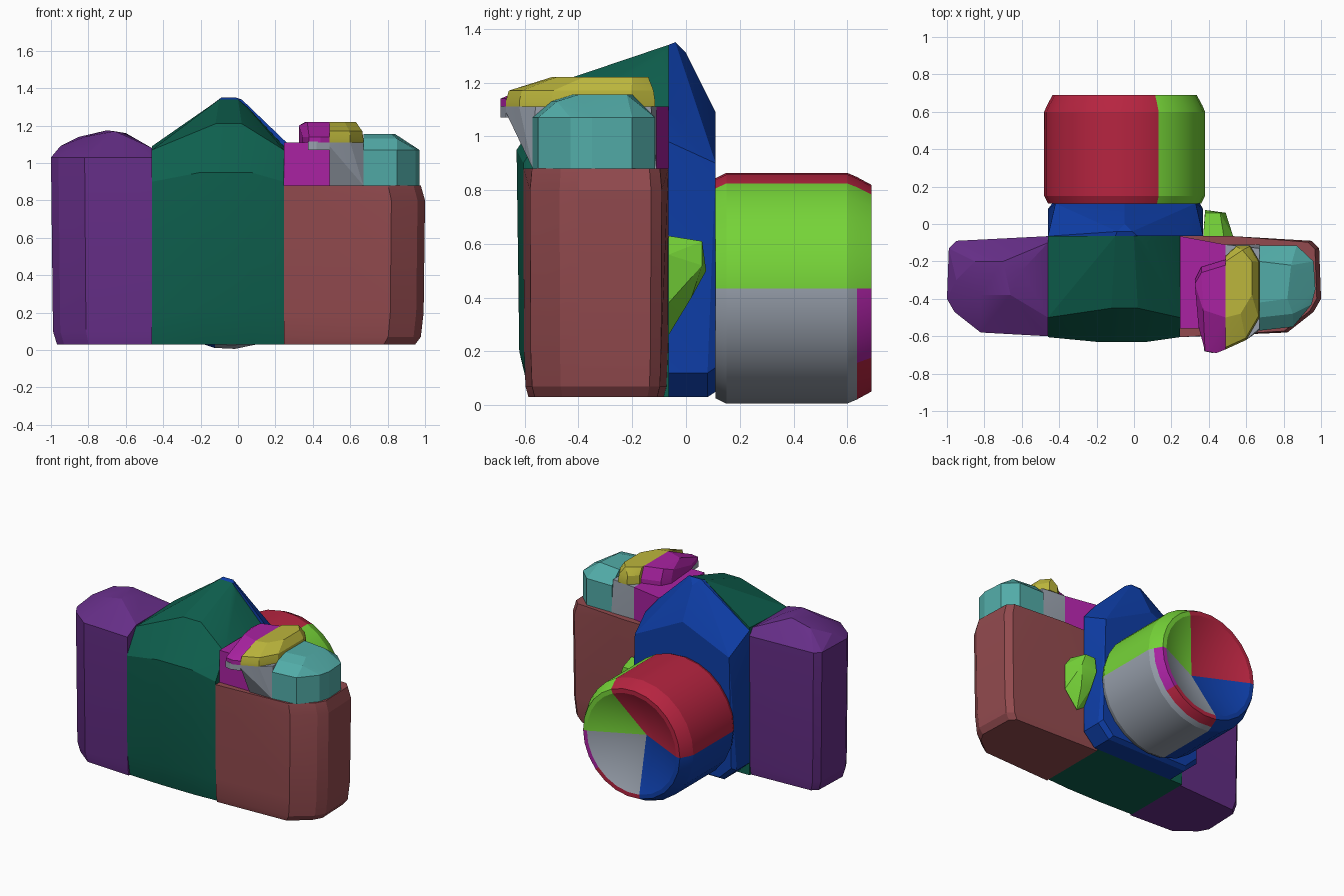
import bpy, bmesh, math

old = bpy.data.objects.get("Cube")
if old:
    bpy.data.objects.remove(old, do_unlink=True)


def material(name, rgb):
    lin = [((c / 255 + 0.055) / 1.055) ** 2.4 for c in rgb] + [1]
    m = bpy.data.materials.new(name)
    m.use_nodes = True
    m.diffuse_color = lin
    m.node_tree.nodes["Principled BSDF"].inputs["Base Color"].default_value = lin
    return m


red = material("crimson", (182, 36, 64))
lime = material("lime", (118, 212, 56))
blue = material("royal_blue", (14, 62, 168))
pine = material("pine_green", (14, 96, 78))
purple = material("purple", (102, 46, 136))
brown = material("rust_brown", (146, 74, 78))
teal = material("light_teal", (82, 172, 168))
yellow = material("mustard", (188, 182, 60))
magenta = material("magenta", (170, 34, 162))
grey = material("cool_grey", (152, 160, 172))


def finish(name, bm, mats):
    bmesh.ops.recalc_face_normals(bm, faces=bm.faces)
    mesh = bpy.data.meshes.new(name)
    bm.to_mesh(mesh)
    bm.free()
    for m in mats:
        mesh.materials.append(m)
    obj = bpy.data.objects.new(name, mesh)
    bpy.context.collection.objects.link(obj)
    bpy.ops.object.select_all(action='DESELECT')
    obj.select_set(True)
    bpy.context.view_layer.objects.active = obj
    bpy.ops.object.shade_smooth_by_angle(angle=math.radians(16))
    return obj


def hull(name, mat, points):
    """Faceted solid wrapped around the given points."""
    bm = bmesh.new()
    for p in points:
        bm.verts.new(p)
    bmesh.ops.convex_hull(bm, input=bm.verts[:])
    loose = [v for v in bm.verts if not v.link_faces]
    bmesh.ops.delete(bm, geom=loose, context='VERTS')
    bmesh.ops.dissolve_limit(bm, angle_limit=0.02, verts=bm.verts[:], edges=bm.edges[:])
    return finish(name, bm, [mat])


def layers(outline, pivot, levels):
    """Stack a plan outline at heights, scaled about a pivot."""
    return [(pivot[0] + (x - pivot[0]) * s, pivot[1] + (y - pivot[1]) * s, z)
            for z, s in levels for x, y in outline]


# Plan of the rounded body end, shared by both sides
end = [(.82, -.58), (.96, -.47), (1, -.4), (.99, -.13), (.95, -.09)]

# Purple body end with domed top
plan = [(-x, y) for x, y in end] + [(-.46, -.065), (-.46, -.6)]
hull("body_end_right", purple,
     layers(plan, (-.46, -.33), [(.03, .94), (.1, .98), (1.03, 1)])
     + [(-.95, -.3, 1.09), (-.85, -.2, 1.14), (-.82, -.38, 1.14), (-.7, -.2, 1.175),
        (-.66, -.38, 1.17), (-.6, -.25, 1.16), (-.46, -.5, 1.08), (-.46, -.1, 1.08)])

# Brown body end
plan = end + [(.245, -.065), (.245, -.605)]
hull("body_end_left", brown,
     layers(plan, (.245, -.33), [(.03, .93), (.07, .97), (.2, .99), (.8, 1), (.88, .97)])
     + [(.245, -.065, .88), (.53, -.065, .88), (.245, -.605, .88)])

# Middle body with sloping gable
hull("body_middle", pine,
     [(x, y, z) for x in (-.46, .245)
      for y, z in ((-.065, .03), (-.57, .03), (-.6, .2), (-.605, .9), (-.5, 1.07), (-.065, 1.09))]
     + [(x, y, z) for x in (-.2, .07) for y, z in ((-.58, .03), (-.62, .2), (-.63, .95))]
     + [(-.12, -.45, 1.21), (.02, -.45, 1.21), (-.1, -.065, 1.34), (0, -.065, 1.34),
        (.06, -.1, 1.29)])

# Blue mount slab with bevelled peak
base = [(-.46, .12), (-.36, .03), (.28, .03), (.37, .12)]
hull("mount_slab", blue,
     [(x, y, z) for x, z in base for y in (-.065, .08)]
     + [(x * .95, .11, z + .02) for x, z in base]
     + [(x, -.065, z) for x, z in ((-.46, 1.07), (.37, .98), (.27, 1.1), (.02, 1.34), (-.1, 1.34))]
     + [(-.42, .11, .93), (.33, .11, .9), (-.05, .11, 1.09), (-.09, -.04, 1.35),
        (-.01, -.04, 1.35), (-.05, 0, 1.31)])

# Small lime button beside the slab
hull("side_button", lime,
     [(x, y, z) for x, y, z in (
         (.37, -.065, .3), (.43, -.065, .26), (.53, -.065, .38), (.53, -.065, .56),
         (.48, -.065, .63), (.37, -.065, .63), (.38, .06, .61), (.46, .06, .61),
         (.38, .075, .5), (.49, .06, .52), (.46, .02, .4), (.38, .02, .4))])

# Deck block, grey step and teal dial on the left shoulder
hull("deck_block", magenta,
     [(x, y, z) for x, back in ((.245, -.065), (.49, -.11))
      for y in (back, -.56) for z in (.88, 1.11)])
hull("dial_step", grey,
     [(.49, -.11, .88), (.67, -.11, .88), (.49, -.57, .88), (.67, -.57, .88),
      (.49, -.11, 1.11), (.67, -.13, 1.11), (.49, -.67, 1.09), (.49, -.67, 1.11),
      (.6, -.62, 1.11), (.67, -.56, 1.11)])
hull("lever_underside", grey,
     [(x, y, z) for x, y in ((.375, -.68), (.42, -.69), (.49, -.67), (.375, -.5), (.49, -.5))
      for z in (1.07, 1.115)])
dial = [(.67, -.57), (.85, -.55), (.95, -.43), (.97, -.35), (.96, -.2), (.87, -.115), (.67, -.115)]
hull("teal_dial", teal,
     layers(dial, (.67, -.34), [(.88, 1), (1.07, 1)])
     + [(.67, -.5, 1.13), (.85, -.48, 1.13), (.67, -.42, 1.155), (.82, -.4, 1.155),
        (.84, -.22, 1.155), (.67, -.2, 1.155)])

# Lever in two colours
lever = [(.49, -.67), (.6, -.62), (.67, -.5), (.67, -.2), (.62, -.115), (.55, -.115), (.49, -.17)]
hull("lever_outer", yellow,
     layers(lever, (.49, -.3), [(1.11, 1), (1.13, 1), (1.17, .97)])
     + [(.49, -.5, 1.22), (.57, -.48, 1.22), (.63, -.38, 1.22), (.63, -.2, 1.22),
        (.58, -.14, 1.22), (.49, -.2, 1.22)])
lever = [(.325, -.3), (.36, -.23), (.49, -.19), (.49, -.67), (.44, -.69), (.38, -.68), (.345, -.55)]
hull("lever_inner", magenta,
     layers(lever, (.49, -.4), [(1.11, 1), (1.14, 1)])
     + [(.325, -.32, 1.2), (.36, -.26, 1.22), (.49, -.22, 1.22), (.49, -.5, 1.22),
        (.37, -.46, 1.22)])

# Barrel: revolved profile with a conical recess, coloured by sector
profile = [(0, .11), (.41, .11), (.43, .15), (.43, .6), (.415, .635), (.385, .69), (.355, .69), (0, .52)]
sectors = [(0, 65, 5, 0, 0), (65, 180, 8, 1, 1), (180, 260, 5, 2, 2),
           (260, 318, 4, 3, 1), (318, 360, 3, 3, 4)]
bm = bmesh.new()


def on_barrel(point, degrees):
    r, y = point
    a = math.radians(degrees)
    return bm.verts.new((-.05 + r * math.cos(a), y, .435 + r * math.sin(a)))


for start, stop, steps, body, rim in sectors:
    for i in range(steps):
        a, b = [start + (stop - start) * k / steps for k in (i, i + 1)]
        for j, (p, q) in enumerate(zip(profile, profile[1:])):
            corners = [on_barrel(p, a), on_barrel(q, a), on_barrel(q, b), on_barrel(p, b)]
            if p[0] == 0:
                corners.pop()
            elif q[0] == 0:
                corners.pop(2)
            face = bm.faces.new(corners)
            face.material_index = rim if j in (4, 5) else body
bmesh.ops.remove_doubles(bm, verts=bm.verts[:], dist=.0005)
finish("barrel", bm, [lime, red, blue, grey, magenta])
